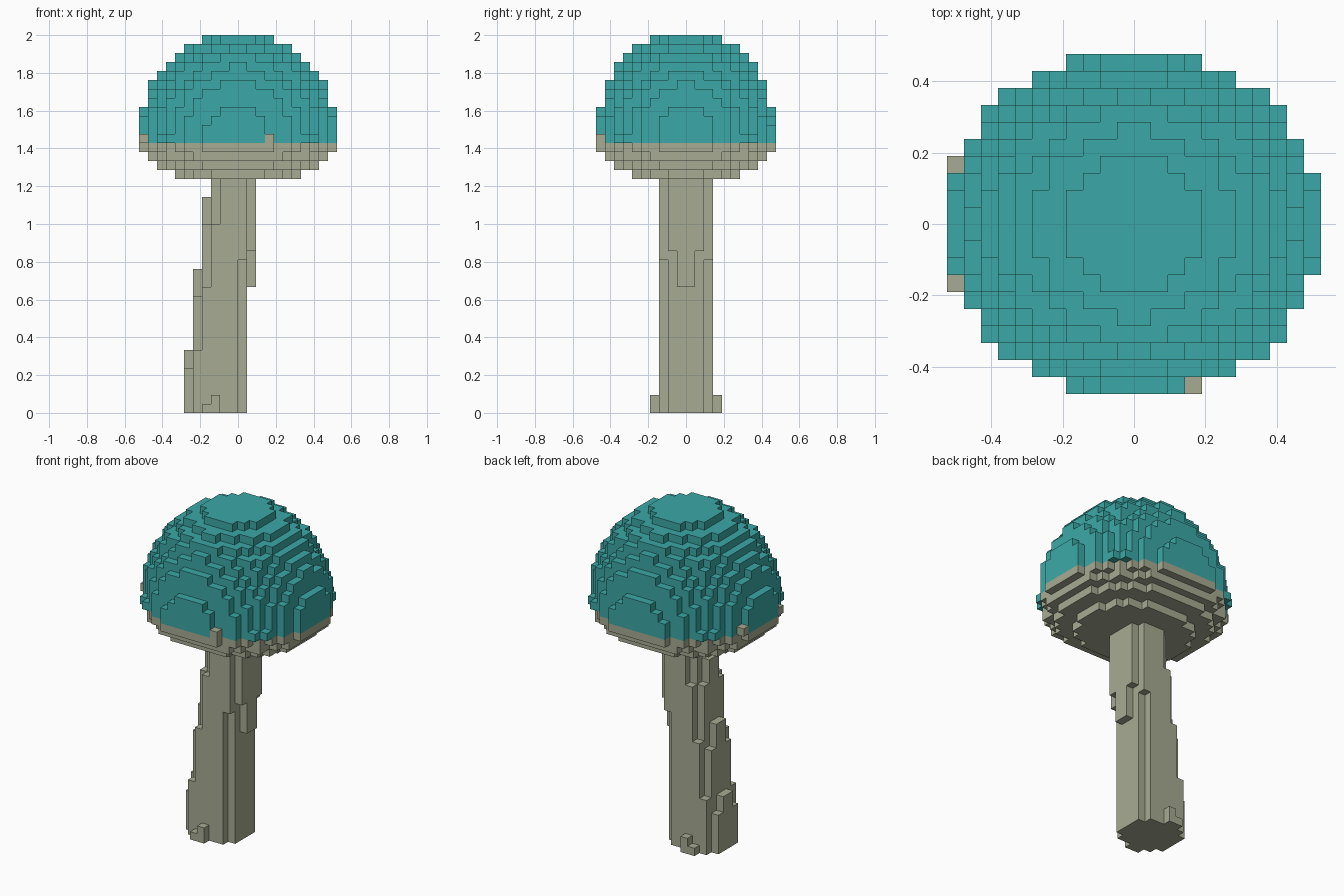
import bpy
import bmesh

cube = bpy.data.objects.get("Cube")
if cube:
    bpy.data.objects.remove(cube, do_unlink=True)

V = 2 / 42            # block size
CAP_BASE, RIM, TOP = 26, 30, 42


def material(name, rgb):
    m = bpy.data.materials.new(name)
    m.use_nodes = True
    m.diffuse_color = (*rgb, 1)
    m.node_tree.nodes["Principled BSDF"].inputs["Base Color"].default_value = (*rgb, 1)
    return m


beige = material("pale beige", (0.386, 0.407, 0.287))
teal = material("teal", (0.044, 0.397, 0.386))


def in_stem(x, y, k):
    """Round stalk that leans toward +x and tapers as it rises."""
    centre = -2.75 + 0.07 * k + 0.001 * k * k
    if k < 15:
        radius = 3.13 + 0.46 * (1 - k / 15) ** 1.5
    else:
        radius = 3.13 - 0.0225 * (k - 15)
    return (x - centre) ** 2 + y * y <= radius ** 2


def in_cap(x, y, k):
    """Tall dome above the rim, shallow bowl below it."""
    dz = k + 0.5 - 30.15
    height = 12.25 if dz > 0 else 4.6
    depth = 10.35 if k >= 38 else 10.15
    return (x / 11.15) ** 2 + (y / depth) ** 2 + (dz / height) ** 2 <= 1


# Fill the block grids: cell -> material index (0 beige, 1 teal)
stem, cap = {}, {}
for i in range(-11, 11):
    for j in range(-10, 10):
        for k in range(TOP):
            x, y = i + 0.5, j + 0.5
            if k < CAP_BASE and in_stem(x, y, k):
                stem[i, j, k] = 0
            elif k >= CAP_BASE and in_cap(x, y, k):
                cap[i, j, k] = int(k >= RIM)

# Stray beige blocks on the rim
cap.pop((3, -10, RIM + 1), None)
for i, j in ((3, -10), (-11, 3), (-11, -4)):
    cap[i, j, RIM] = 0

solid = set(stem) | set(cap)


def build_blocks(name, cells, mats):
    """Mesh of the exposed block faces."""
    bm = bmesh.new()
    verts = {}

    def vert(p):
        if p not in verts:
            verts[p] = bm.verts.new([c * V for c in p])
        return verts[p]

    for cell, mat in cells.items():
        for axis in range(3):
            for side in (0, 1):
                near = list(cell)
                near[axis] += 2 * side - 1
                if tuple(near) in solid:
                    continue
                u, w = (axis + 1) % 3, (axis + 2) % 3
                corners = []
                for a, b in ((0, 0), (1, 0), (1, 1), (0, 1)):
                    p = list(cell)
                    p[axis] += side
                    p[u] += a
                    p[w] += b
                    corners.append(vert(tuple(p)))
                if not side:
                    corners.reverse()
                bm.faces.new(corners).material_index = mat
    mesh = bpy.data.meshes.new(name)
    bm.to_mesh(mesh)
    bm.free()
    for m in mats:
        mesh.materials.append(m)
    obj = bpy.data.objects.new(name, mesh)
    bpy.context.collection.objects.link(obj)
    return obj


build_blocks("mushroom_stem", stem, [beige])
build_blocks("mushroom_cap", cap, [beige, teal])
